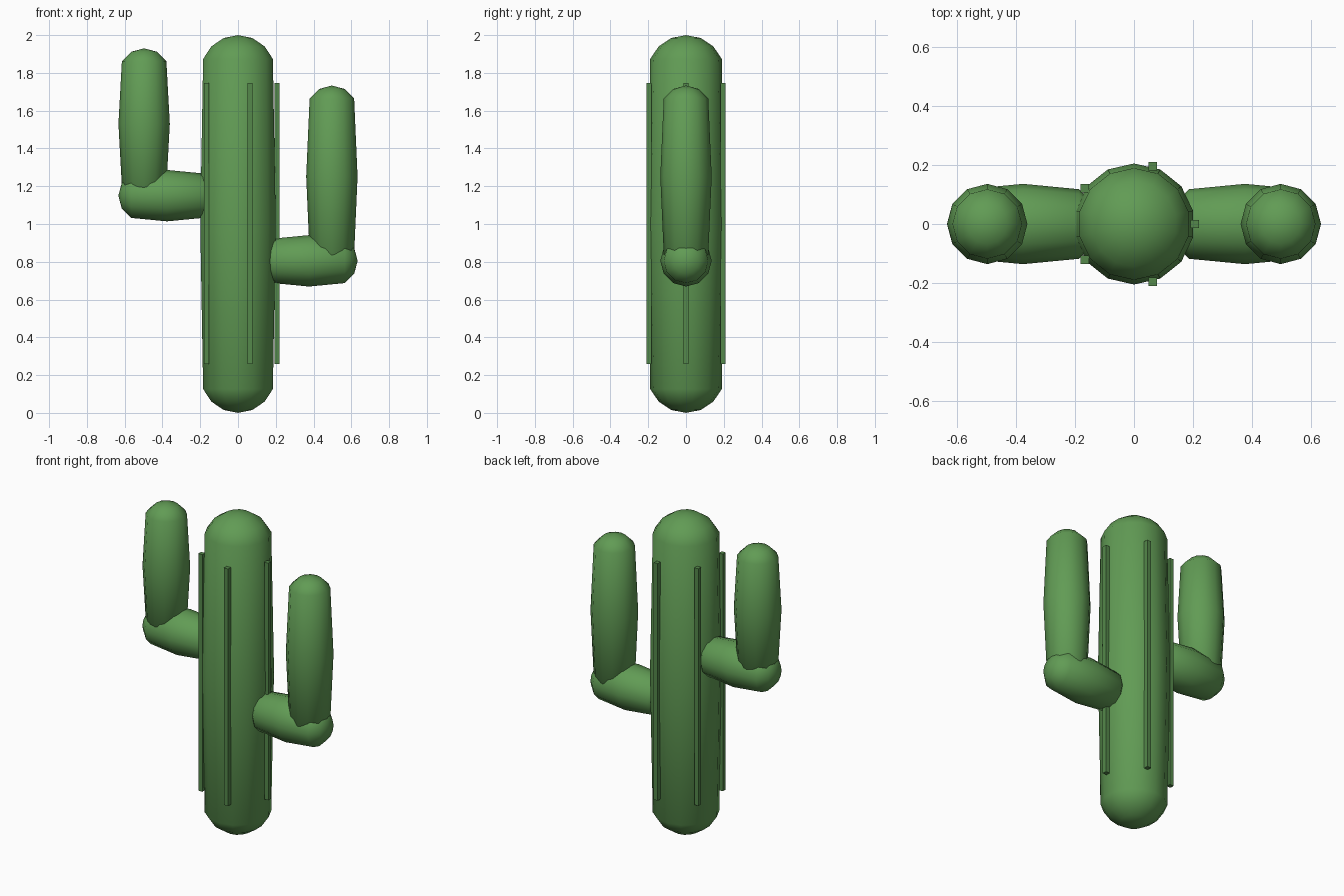
import bpy
from math import sin, cos, pi, tau
from mathutils import Matrix

if "Cube" in bpy.data.objects:
    bpy.data.objects.remove(bpy.data.objects["Cube"])


def material(name, rgb):
    m = bpy.data.materials.new(name)
    m.diffuse_color = (*rgb, 1)
    m.use_nodes = True
    m.node_tree.nodes["Principled BSDF"].inputs["Base Color"].default_value = m.diffuse_color
    return m


skin = material("cactus_green", (0.12, 0.33, 0.09))
rib_green = material("rib_green", (0.09, 0.25, 0.07))


def capsule(name, radius, length, segments, rings, location, along_x=False):
    """Sphere pulled apart at its equator, so the middle bulges slightly."""
    shift = length / 2 - radius
    verts = [(0, 0, -length / 2)]
    for i in range(1, rings):
        lat = -pi / 2 + pi * i / rings
        side = (i > rings / 2) - (i < rings / 2)
        r, z = radius * cos(lat), radius * sin(lat) + side * shift
        for j in range(segments):
            a = pi / 2 + tau * j / segments
            verts.append((r * cos(a), r * sin(a), z))
    verts.append((0, 0, length / 2))
    last, n = len(verts) - 1, segments
    faces = []
    for j in range(n):
        k = (j + 1) % n
        faces.append((0, 1 + k, 1 + j))
        for i in range(rings - 2):
            b = 1 + i * n
            faces.append((b + j, b + k, b + n + k, b + n + j))
        faces.append((last - n + j, last - n + k, last))
    mesh = bpy.data.meshes.new(name)
    mesh.from_pydata(verts, [], faces)
    if along_x:
        mesh.transform(Matrix.Rotation(pi / 2, 4, 'Y'))
    mesh.shade_smooth()
    mesh.materials.append(skin)
    obj = bpy.data.objects.new(name, mesh)
    obj.location = location
    bpy.context.collection.objects.link(obj)


# Trunk
capsule("trunk", 0.205, 2.0, 14, 8, (0, 0, 1.0))

# Arms: a horizontal stub and an upright branch on each side
for label, s, elbow_z, bottom, top in (("right", 1, 0.805, 0.77, 1.733),
                                       ("left", -1, 1.15, 1.13, 1.93)):
    capsule(label + "_arm_stub", 0.136, 0.515, 12, 6,
            (s * 0.376, 0, elbow_z), along_x=True)
    capsule(label + "_arm_upright", 0.136, top - bottom, 12, 6,
            (s * 0.497, 0, (top + bottom) / 2))

# Five thin ribs around the trunk
for i in range(5):
    a = tau * i / 5
    bpy.ops.mesh.primitive_cube_add(
        size=1, location=(0.206 * cos(a), 0.206 * sin(a), 1.003))
    rib = bpy.context.object
    rib.name = f"rib_{i + 1}"
    rib.scale = (0.028, 0.028, 1.486)
    rib.data.materials.append(rib_green)
